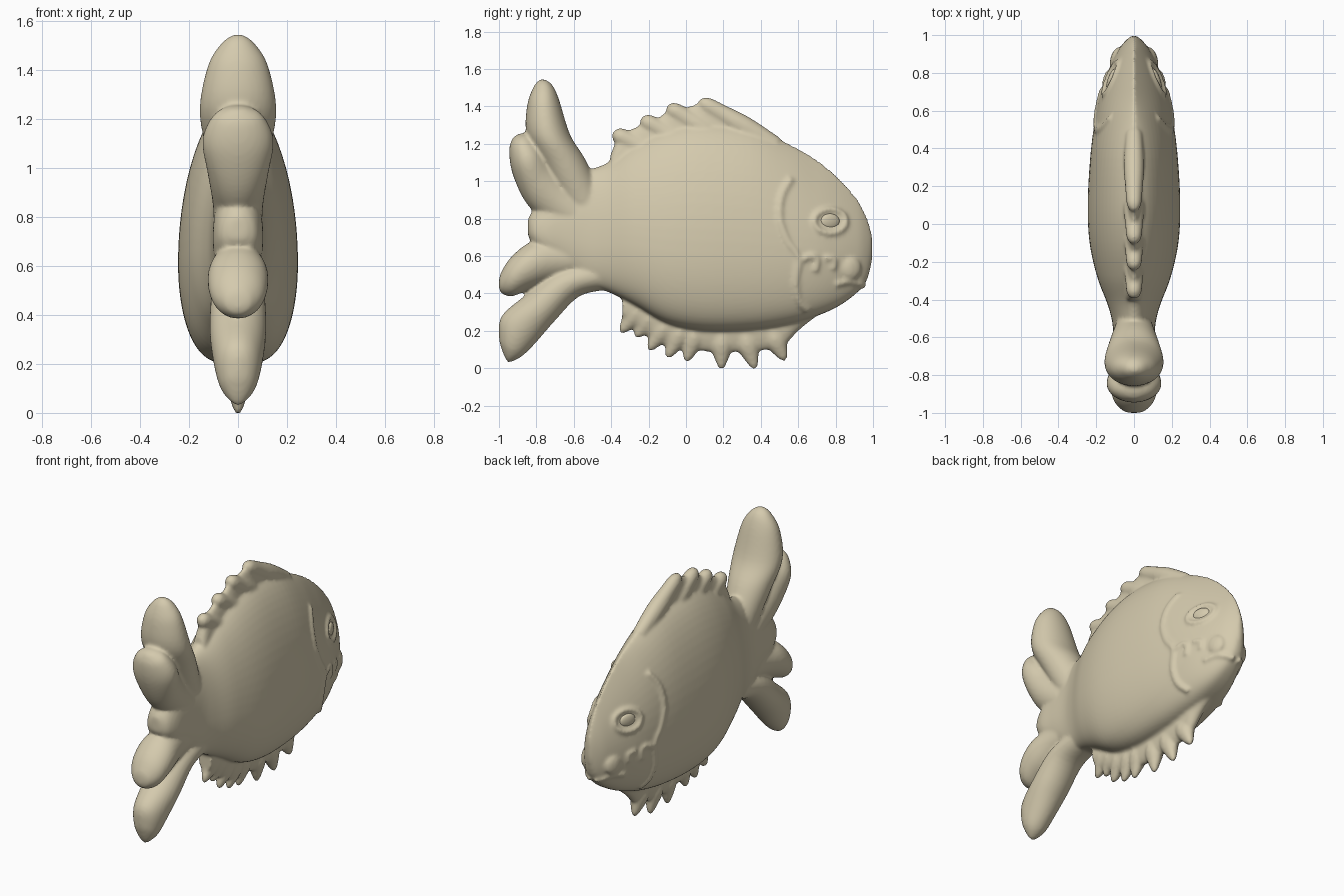
import bpy, math
from mathutils import Vector
from mathutils.bvhtree import BVHTree

if "Cube" in bpy.data.objects:
    bpy.data.objects.remove(bpy.data.objects["Cube"])


def spline(rows, steps):
    """Catmull-Rom interpolation of a list of number tuples."""
    rows = [Vector(r) for r in rows]
    out = []
    for i in range(len(rows) - 1):
        a, b, c, d = rows[max(i - 1, 0)], rows[i], rows[i + 1], rows[min(i + 2, len(rows) - 1)]
        for s in range(steps):
            t = s / steps
            out.append(0.5 * (2 * b + (c - a) * t + (2 * a - 5 * b + 4 * c - d) * t * t
                              + (3 * b - a - 3 * c + d) * t ** 3))
    return out + [rows[-1]]


def loft(name, rings, mid=0.5, p_low=1.0, steps=5, n=40):
    """Skin rings (low y, low z, high y, high z, half width[, upper pinch]) symmetric about x = 0."""
    verts, faces = [], []
    rings = spline(rings, steps)
    for ly, lz, hy, hz, w, *pinch in rings:
        p_up = pinch[0] if pinch else 1.0
        for k in range(n):
            a = 2 * math.pi * k / n
            c, s = math.cos(a), math.sin(a)
            x = max(w, 0.005) * math.copysign(abs(c) ** (p_up if s > 0 else p_low), c)
            f = mid + s * (1 - mid if s > 0 else mid)
            verts.append((x, ly + (hy - ly) * f, lz + (hz - lz) * f))
    m = len(rings)
    for i in range(m - 1):
        for k in range(n):
            q = (k + 1) % n
            faces.append((i * n + k, i * n + q, (i + 1) * n + q, (i + 1) * n + k))
    faces += [tuple(reversed(range(n))), tuple(range((m - 1) * n, m * n))]
    mesh = bpy.data.meshes.new(name)
    mesh.from_pydata(verts, [], faces)
    obj = bpy.data.objects.new(name, mesh)
    bpy.context.collection.objects.link(obj)
    return obj


def ray(name, base, tip, r, w, tip_scale):
    """Rounded fin ray running from base to tip."""
    b, t = Vector(base), Vector(tip)
    d = (t - b).normalized()
    side = Vector((-d.y, d.x))
    rows = []
    for f, s in ((0, 0.8), (0.4, 1), (0.7, 0.5 + tip_scale / 2), (0.92, tip_scale), (1, tip_scale * 0.35)):
        p = b.lerp(t, f)
        lo, hi = p - side * r * s, p + side * r * s
        rows.append((lo.x, lo.y, hi.x, hi.y, w * s))
    return loft(name, rows, n=20, steps=3)


# Body
body = loft("fish_body", [(y, lo, y, hi, w, p) for y, lo, hi, w, p in (
    (.997, .59, .71, .012, 1.5), (.97, .48, .80, .045, 1.8), (.92, .41, .90, .083, 2.0),
    (.82, .335, 1.015, .132, 2.0), (.7, .28, 1.115, .175, 1.9), (.55, .235, 1.20, .207, 1.5),
    (.35, .205, 1.28, .232, 1.25), (.1, .2, 1.31, .245, 1.2), (-.1, .24, 1.28, .235, 1.2),
    (-.28, .34, 1.2, .195, 1.2), (-.42, .41, 1.1, .142, 1.1), (-.52, .44, 1.06, .115, 1),
    (-.65, .53, 1.0, .105, 1), (-.75, .6, .92, .10, 1), (-.82, .67, .84, .075, 1),
    (-.845, .71, .80, .03, 1))], mid=0.37, p_low=0.62, n=64)
bvh = BVHTree.FromPolygons([v.co.copy() for v in body.data.vertices],
                           [tuple(p.vertices) for p in body.data.polygons])


def skin(y, z, side=1):
    """Point on the flank at (y, z)."""
    hit = bvh.ray_cast(Vector((1, y, z)), Vector((-1, 0, 0)))[0]
    return Vector((side * (hit.x if hit else 0.02), y, z))


parts = [body]

# Tail lobes, top to bottom
tail = (
    ((-.5, .68, -.38, .78, .07), (-.64, .85, -.46, .95, .10), (-.76, 1.06, -.54, 1.12, .135),
     (-.85, 1.24, -.62, 1.25, .157), (-.85, 1.40, -.68, 1.44, .122), (-.815, 1.505, -.715, 1.515, .067),
     (-.78, 1.545, -.755, 1.545, .02)),
    ((-.5, .62, -.4, .75, .07), (-.63, .72, -.5, .87, .095), (-.77, .80, -.62, .99, .108),
     (-.865, .9, -.70, 1.08, .125), (-.93, 1.05, -.77, 1.18, .145), (-.945, 1.17, -.84, 1.25, .10),
     (-.925, 1.235, -.89, 1.255, .03)),
    ((-.5, .5, -.5, .7, .09), (-.7, .47, -.66, .70, .1), (-.84, .42, -.82, .68, .124),
     (-.93, .385, -.93, .60, .11), (-.985, .40, -.99, .51, .06), (-1.0, .43, -1.0, .46, .02)),
    ((-.42, .42, -.5, .58, .10), (-.57, .385, -.7, .52, .112), (-.7, .255, -.86, .39, .115),
     (-.8, .14, -.985, .28, .10), (-.87, .07, -1.0, .17, .077), (-.92, .04, -.985, .10, .045),
     (-.95, .03, -.965, .05, .015)))
for i, rings in enumerate(tail):
    parts.append(loft(f"tail_lobe_{i + 1}", rings))

# Dorsal fin: web and swept rays
parts.append(loft("dorsal_web", [(y, .95, y, z, .045) for y, z in (
    (.64, 1.13), (.5, 1.23), (.4, 1.29), (.2, 1.395), (.1, 1.425), (0, 1.395), (-.08, 1.385),
    (-.16, 1.335), (-.28, 1.285), (-.36, 1.235), (-.405, 1.14))]))
for (by, bz), tip in zip(((.48, 1.19), (.22, 1.2), (.08, 1.15), (-.08, 1.1)),
                         ((.07, 1.43), (-.1, 1.40), (-.24, 1.335), (-.39, 1.26))):
    parts.append(ray("dorsal_ray", (by, bz), tip, .06, .055, .7))

# Anal fin: web and pointed rays
parts.append(loft("anal_web", [(y, z, y, .42, .05) for y, z in (
    (-.34, .26), (-.25, .20), (-.1, .115), (.05, .095), (.2, .085), (.4, .095), (.52, .12),
    (.6, .20), (.7, .28))]))
for base, tip in (((-.22, .36), (-.35, .19)), ((-.16, .32), (-.27, .165)), ((-.08, .28), (-.20, .095)),
                  ((0, .26), (-.10, .055)), ((.07, .25), (.0, .035)), ((.19, .22), (.19, -.005)),
                  ((.30, .22), (.37, -.005)), ((.44, .23), (.53, .04))):
    parts.append(ray("anal_ray", base, tip, .062, .052, .36))


def tube(name, pts, radius, side, closed=False, sink=0.0):
    """Rounded ridge following the flank through (y, z) points."""
    cu = bpy.data.curves.new(name, "CURVE")
    cu.dimensions = "3D"
    cu.bevel_depth, cu.bevel_resolution, cu.use_fill_caps = radius, 3, True
    sp = cu.splines.new("POLY")
    path = pts if closed else spline(pts, 4)
    sp.points.add(len(path) - 1)
    for p, (y, z) in zip(sp.points, path):
        p.co = (*(skin(y, z, side) - Vector((side * sink, 0, 0))), 1)
    sp.use_cyclic_u = closed
    obj = bpy.data.objects.new(name, cu)
    bpy.context.collection.objects.link(obj)
    bpy.ops.object.select_all(action="DESELECT")
    obj.select_set(True)
    bpy.context.view_layer.objects.active = obj
    bpy.ops.object.convert(target="MESH")
    return bpy.context.view_layer.objects.active


def bump(name, y, z, size, side, sink=0.0):
    """Flattened ball lying on the flank, turned with the head taper."""
    bpy.ops.mesh.primitive_uv_sphere_add(segments=24, ring_count=14,
                                         location=skin(y, z, side) - Vector((side * sink, 0, 0)))
    obj = bpy.context.object
    obj.name = name
    obj.scale = size
    obj.rotation_euler.z = side * 0.38
    bpy.ops.object.transform_apply(location=False, rotation=True, scale=True)
    return obj


# Face details, mirrored
rims, balls = [], []
for side, tag in ((1, "right"), (-1, "left")):
    parts.append(tube("gill_ridge", [(.56, 1.01), (.51, .92), (.50, .80), (.54, .68), (.60, .59),
                                     (.585, .47), (.60, .37), (.65, .31)], .023, side, sink=.01))
    parts.append(tube("cheek_ridge", [(.62, .58), (.67, .60), (.70, .58), (.69, .52)], .018, side, sink=.004))
    parts.append(tube("cheek_fold", [(.745, .59), (.79, .58), (.785, .53)], .017, side, sink=.004))
    parts.append(bump("lip", .885, .535, (.022, .055, .06), side))
    parts.append(tube("chin_ridge", [(.80, .45), (.88, .465), (.95, .44)], .018, side, sink=.006))
    eye = [(.77 + .085 * math.cos(a * math.pi / 16), .785 + .064 * math.sin(a * math.pi / 16))
           for a in range(32)]
    rims.append(tube(f"eye_rim_{tag}", eye, .016, side, True))
    balls.append(bump(f"eyeball_{tag}", .77, .785, (.018, .055, .042), side, .006))
    balls[-1].data.shade_smooth()
parts += rims

# Fuse body, fins and ridges into one soft skin
bpy.ops.object.select_all(action="DESELECT")
for o in parts:
    o.select_set(True)
bpy.context.view_layer.objects.active = body
bpy.ops.object.join()
rm = body.modifiers.new("fuse", "REMESH")
rm.mode, rm.voxel_size, rm.use_smooth_shade = "VOXEL", 0.01, True
sm = body.modifiers.new("soften", "SMOOTH")
sm.factor, sm.iterations = 0.5, 8

# Sand-coloured clay
clay = bpy.data.materials.new("clay")
clay.diffuse_color = (0.66, 0.59, 0.42, 1)
clay.use_nodes = True
clay.node_tree.nodes["Principled BSDF"].inputs["Base Color"].default_value = clay.diffuse_color
for o in [body] + balls:
    o.data.materials.clear()
    o.data.materials.append(clay)
